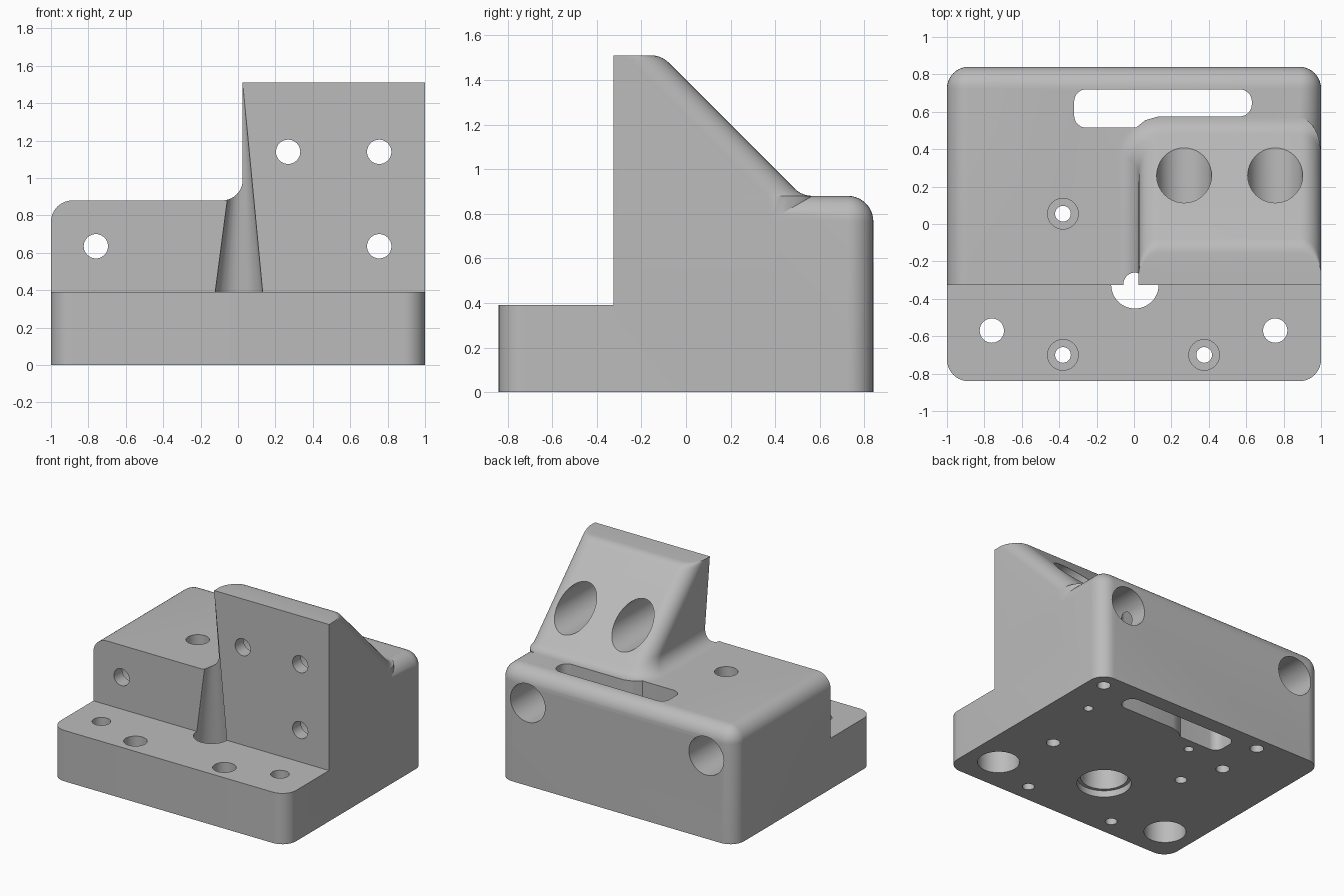
import bpy, bmesh, math
from mathutils import Vector, Matrix

if "Cube" in bpy.data.objects:
    bpy.data.objects.remove(bpy.data.objects["Cube"], do_unlink=True)

R = 0.11         # general fillet radius
FRONT = -0.325   # upright mounting face
STEP = 0.39      # height of the front ledge
DECK = 0.88      # height of the low deck
TOP = 1.51
WALL = 0.025     # inner side of the tall block

grey = bpy.data.materials.new("plain_grey")
grey.use_nodes = True
grey.diffuse_color = (0.5, 0.5, 0.5, 1)
grey.node_tree.nodes["Principled BSDF"].inputs["Base Color"].default_value = (0.5, 0.5, 0.5, 1)


def make(name, bm):
    bmesh.ops.recalc_face_normals(bm, faces=bm.faces)
    mesh = bpy.data.meshes.new(name)
    bm.to_mesh(mesh)
    bm.free()
    mesh.materials.append(grey)
    obj = bpy.data.objects.new(name, mesh)
    bpy.context.collection.objects.link(obj)
    return obj


def box_bm(lo, hi):
    bm = bmesh.new()
    lo, hi = Vector(lo), Vector(hi)
    size = Matrix.Diagonal((hi - lo).to_4d())
    size[3][3] = 1
    bmesh.ops.create_cube(bm, size=1, matrix=Matrix.Translation((lo + hi) / 2) @ size)
    return bm


def loft(name, rings):
    bm = bmesh.new()
    loops = [[bm.verts.new(p) for p in ring] for ring in rings]
    n = len(loops[0])
    for a, b in zip(loops, loops[1:]):
        for i in range(n):
            j = (i + 1) % n
            bm.faces.new((a[i], a[j], b[j], b[i]))
    bm.faces.new(loops[0])
    bm.faces.new(loops[-1])
    return make(name, bm)


cutters = []


def bore(start, end, r):
    """Cylindrical cutter between two points."""
    a, b = Vector(start), Vector(end)
    bm = bmesh.new()
    turn = (b - a).to_track_quat('Z', 'Y').to_matrix().to_4x4()
    bmesh.ops.create_cone(bm, cap_ends=True, segments=40, radius1=r, radius2=r,
                          depth=(b - a).length, matrix=Matrix.Translation((a + b) / 2) @ turn)
    cutters.append(make("bore_cutter", bm))


# Main body with rounded upright corners and rounded top rim
bm = box_bm((-1, -0.84, 0), (1, 0.84, DECK))
edges = [e for e in bm.edges if max(v.co.z for v in e.verts) > 0.1]
bmesh.ops.bevel(bm, geom=edges, offset=R + 0.005, segments=10, profile=0.5, affect='EDGES')
body = make("bracket_body", bm)


# Tall block: horizontal sections of a wedge with rounded slope edges and a flared foot
def section(z):
    low, high = DECK + R, TOP - R
    run = R * math.tan(math.pi / 8)
    slope = 1.4 - z
    left, back = WALL, slope
    if z < low:
        reach = math.sqrt(max(0, R * R - (low - z) ** 2))
        left = WALL - R + reach
        if z < low - R * math.sqrt(0.5):
            back = 1.4 - DECK + run - reach
    if z > high + R * math.sqrt(0.5):
        back = 1.4 - TOP - run + math.sqrt(max(0, R * R - (z - high) ** 2))
    start = min(slope, 1.4 - DECK) - R * math.sqrt(2)
    ring = [(left, -0.6, z)]
    steps = [math.pi / 2 * i / 10 for i in range(11)]
    rx = WALL + R - left
    for t in steps:
        ring.append((left + rx * (1 - math.cos(t)), start + (back - start) * math.sin(t), z))
    for t in reversed(steps):
        ring.append((1 - R * (1 - math.cos(t)), start + (back - start) * math.sin(t), z))
    return ring + [(1, -0.6, z)]


heights = [0.5] + [DECK + R - R * math.cos(math.radians(a)) for a in range(0, 91, 9)]
heights += [TOP - R + R * math.sin(math.radians(a)) for a in range(45, 91, 9)]
tall_block = loft("tall_block", [section(z) for z in heights])

# Front ledge clearance
cutters.append(make("ledge_cutter", box_bm((-2, -2, STEP), (2, FRONT, 3))))

# Rear slot, wide on one end and narrow behind the tall block
outline = [(-0.32, 0.72), (-0.32, 0.515), (0.01, 0.515), (0.06, 0.555),
           (0.13, 0.575), (0.63, 0.575), (0.63, 0.72)]
bm = bmesh.new()
face = bm.faces.new([bm.verts.new((x, y, -0.1)) for x, y in outline])
corners = [v for v in bm.verts if v.co.x < -0.3 or v.co.x > 0.6]
bmesh.ops.bevel(bm, geom=corners, offset=0.065, segments=8, profile=0.5, affect='VERTICES')
up = bmesh.ops.extrude_face_region(bm, geom=bm.faces[:])
bmesh.ops.translate(bm, vec=(0, 0, 1.2), verts=[g for g in up["geom"] if isinstance(g, bmesh.types.BMVert)])
cutters.append(make("slot_cutter", bm))

# Horizontal bolt holes, counterbored from behind
for x, z in ((0.268, 1.14), (0.755, 1.14), (-0.76, 0.635), (0.755, 0.635)):
    bore((x, -1, z), (x, 0, z), 0.065)
    bore((x, FRONT + 0.1, z), (x, 1, z), 0.147)

# Ledge bolt holes, counterbored from below
for x in (-0.76, 0.755):
    bore((x, -0.57, -0.1), (x, -0.57, 1), 0.065)
    bore((x, -0.57, -0.1), (x, -0.57, STEP - 0.1), 0.147)

# Small screw holes, counterbored from above
for x, y in ((-0.38, 0.055), (-0.38, -0.7), (0.375, -0.7)):
    bore((x, y, -0.1), (x, y, 1), 0.042)
    bore((x, y, 0.15), (x, y, 1), 0.082)

# Blind holes in the underside
for x, y, r in ((0.88, 0.72, 0.048), (0.636, -0.12, 0.048), (-0.505, 0.36, 0.048),
                (-0.505, 0.73, 0.048), (0.756, 0.405, 0.033), (-0.146, 0.42, 0.033)):
    bore((x, y, -0.1), (x, y, 0.25), r)

# Leaning tapered channel with a recess at its foot
rings = []
for z in (-0.1, TOP - 0.002):
    k = (TOP - z) / (TOP - STEP)
    rings.append([(WALL - 0.02 * k + 0.127 * k * math.cos(math.tau * i / 48),
                   FRONT + 0.127 * k * math.sin(math.tau * i / 48), z) for i in range(48)])
cutters.append(loft("channel_cutter", rings))
bore((0, FRONT, -0.1), (0, FRONT, 0.05), 0.19)

# Combine everything into one solid
for part, op in [(tall_block, 'UNION')] + [(c, 'DIFFERENCE') for c in cutters]:
    part.hide_render = True
    mod = body.modifiers.new(part.name, 'BOOLEAN')
    mod.operation, mod.object, mod.solver = op, part, 'EXACT'
bpy.context.view_layer.update()
solid = bpy.data.meshes.new_from_object(body.evaluated_get(bpy.context.evaluated_depsgraph_get()))
body.modifiers.clear()
body.data = solid
for part in [tall_block] + cutters:
    bpy.data.objects.remove(part, do_unlink=True)

bpy.ops.object.select_all(action='DESELECT')
body.select_set(True)
bpy.context.view_layer.objects.active = body
bpy.ops.object.shade_smooth_by_angle(angle=math.radians(25))
